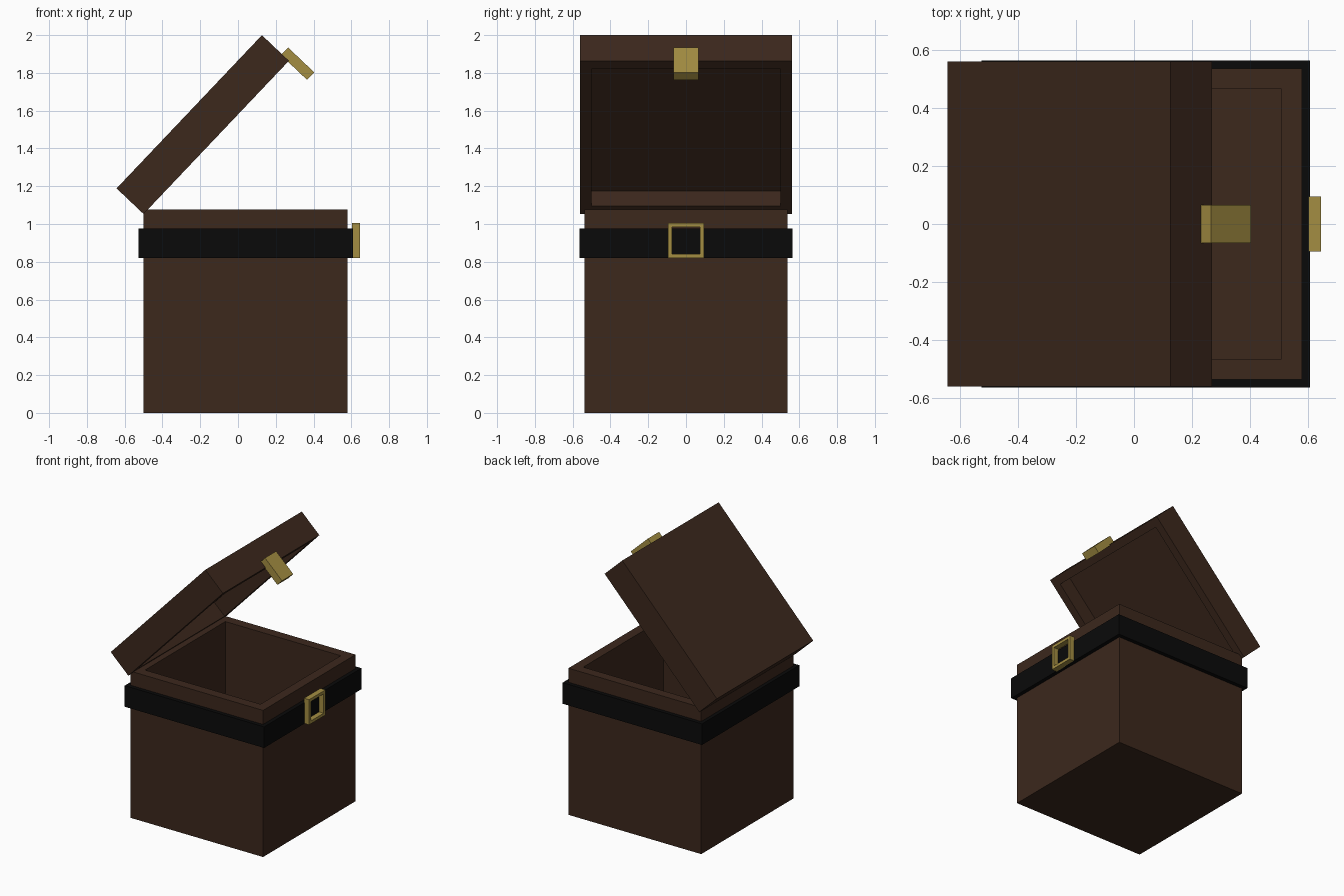
import bpy, bmesh, math
from mathutils import Vector

if "Cube" in bpy.data.objects:
    bpy.data.objects.remove(bpy.data.objects["Cube"])


def material(name, rgb):
    m = bpy.data.materials.new(name)
    m.diffuse_color = (*rgb, 1)
    m.use_nodes = True
    m.node_tree.nodes["Principled BSDF"].inputs["Base Color"].default_value = m.diffuse_color
    return m


WOOD = material("dark_wood", (0.045, 0.021, 0.012))
STRAP = material("black_leather", (0.003, 0.003, 0.003))
BRASS = material("brass", (0.37, 0.27, 0.055))


def box_mesh(lo, hi):
    lo, hi = Vector(lo), Vector(hi)
    bm = bmesh.new()
    bmesh.ops.create_cube(bm, size=1)
    bmesh.ops.scale(bm, vec=hi - lo, verts=bm.verts)
    bmesh.ops.translate(bm, vec=(lo + hi) / 2, verts=bm.verts)
    bm.normal_update()
    return bm


def finish(bm, name, mat):
    me = bpy.data.meshes.new(name)
    bm.to_mesh(me)
    bm.free()
    me.materials.append(mat)
    ob = bpy.data.objects.new(name, me)
    bpy.context.collection.objects.link(ob)
    return ob


def open_box(name, lo, hi, side, wall, depth, mat):
    """Box hollowed from its top (side=1) or bottom (side=-1)."""
    bm = box_mesh(lo, hi)
    face = next(f for f in bm.faces if f.normal.z * side > 0.9)
    bmesh.ops.inset_region(bm, faces=[face], thickness=wall)
    well = bmesh.ops.extrude_discrete_faces(bm, faces=[face])["faces"][0]
    bmesh.ops.translate(bm, vec=(0, 0, -side * depth), verts=well.verts)
    return finish(bm, name, mat)


def ring(name, lo, hi, axis, wall, mat):
    """Rectangular band open along the given axis."""
    bm = box_mesh(lo, hi)
    caps = [f for f in bm.faces if abs(f.normal[axis]) > 0.9]
    bmesh.ops.delete(bm, geom=caps, context='FACES')
    ob = finish(bm, name, mat)
    mod = ob.modifiers.new("wall", 'SOLIDIFY')
    mod.thickness = wall
    mod.offset = -1
    mod.use_even_offset = True
    return ob


# Chest body, strap around it and buckle frame on the +x side
open_box("chest_body", (-0.5, -0.537, 0), (0.58, 0.537, 1.078), 1, 0.1, 0.978, WOOD)
ring("strap", (-0.526, -0.565, 0.82), (0.608, 0.565, 0.975), 2, 0.03, STRAP)
ring("buckle", (0.603, -0.095, 0.82), (0.645, 0.095, 1.005), 0, 0.021, BRASS)

# Lid and clasp, built flat with the hinge edge at the origin, then swung open
lid = open_box("lid", (0, -0.56, 0), (1.118, 0.56, 0.197), -1, 0.083, 0.115, WOOD)
clasp = finish(box_mesh((1.111, -0.065, -0.139), (1.166, 0.065, 0.052)), "clasp", BRASS)
for ob in (lid, clasp):
    ob.location = (-0.5, 0, 1.053)
    ob.rotation_euler.y = -math.radians(46.5)
